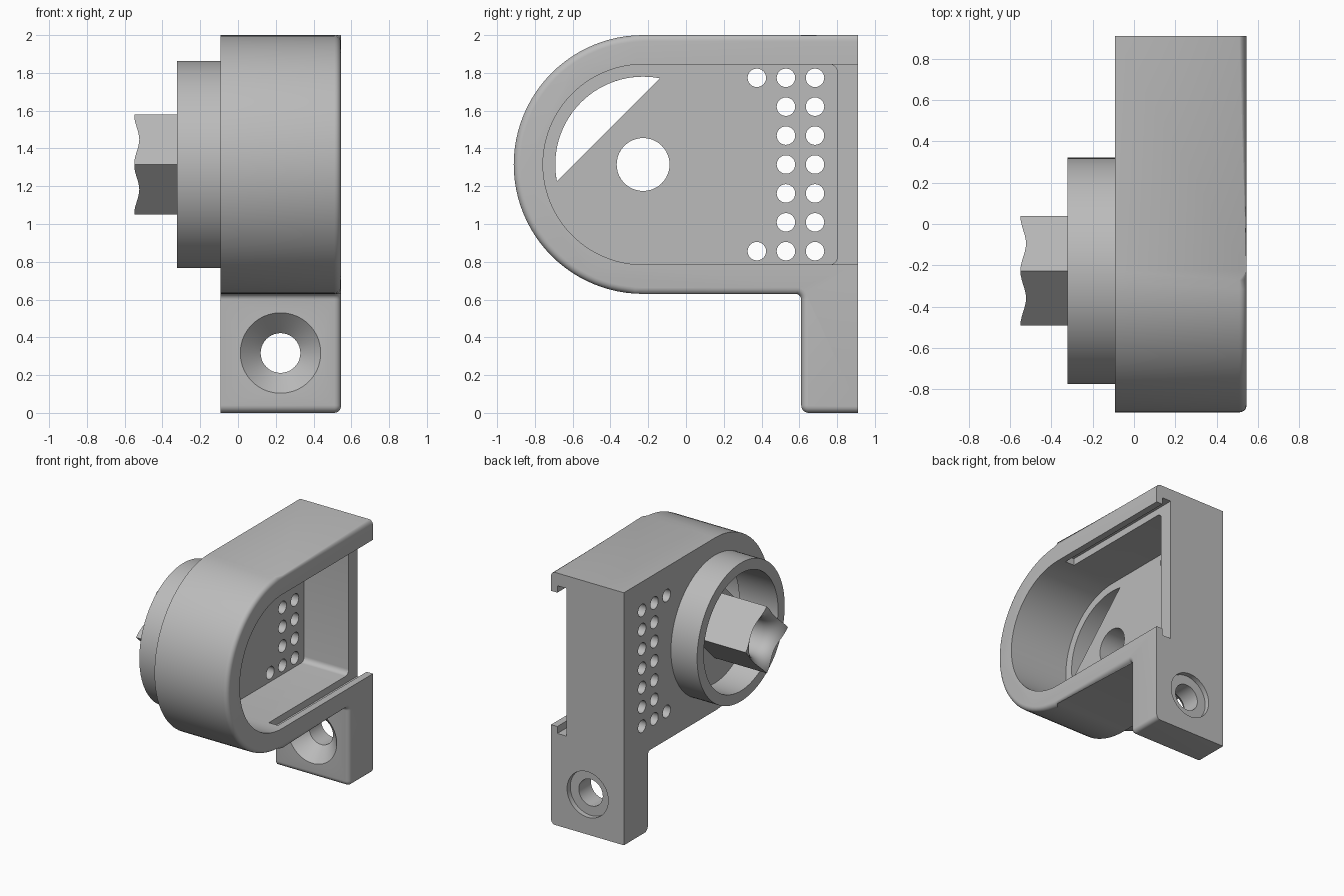
import bpy, bmesh
from math import sin, cos, pi, radians
from mathutils import Matrix

old = bpy.data.objects.get("Cube")
if old:
    bpy.data.objects.remove(old, do_unlink=True)

grey = bpy.data.materials.new("plain_grey")
grey.use_nodes = True
GREY = (0.5, 0.5, 0.5, 1)
grey.diffuse_color = GREY
grey.node_tree.nodes["Principled BSDF"].inputs["Base Color"].default_value = GREY

CY, CZ = -0.227, 1.315          # axis of the round end (runs along x)
BACK, FACE, RIM = 0.91, -0.093, 0.545
FLOOR, SEAT = 0.02, 0.41        # pocket floor and lid seat


def arc(y, z, r, a0, a1, n):
    angles = [radians(a0 + (a1 - a0) * i / n) for i in range(n + 1)]
    return [(y + r * cos(a), z + r * sin(a)) for a in angles]


def finish(bm, name):
    bmesh.ops.recalc_face_normals(bm, faces=bm.faces)
    mesh = bpy.data.meshes.new(name)
    bm.to_mesh(mesh)
    bm.free()
    mesh.materials.append(grey)
    obj = bpy.data.objects.new(name, mesh)
    bpy.context.collection.objects.link(obj)
    return obj


def prism(name, outline, x0, x1, rounding=0):
    """Extrude a (y, z) outline along x, optionally rounding the x1 rim."""
    bm = bmesh.new()
    base = bm.faces.new([bm.verts.new((x0, y, z)) for y, z in outline])
    out = bmesh.ops.extrude_face_region(bm, geom=[base])["geom"]
    for v in out:
        if isinstance(v, bmesh.types.BMVert):
            v.co.x = x1
    if rounding:
        rim = [e for e in bm.edges
               if all(v.co.x > x1 - 1e-4 for v in e.verts)
               and not all(v.co.y > BACK - 1e-4 for v in e.verts)]
        bmesh.ops.bevel(bm, geom=rim, offset=rounding, segments=5,
                        profile=0.5, affect='EDGES')
    return finish(bm, name)


def lathe(name, profile, matrix, steps=64, closed=True):
    """Spin a (radius, height) profile about z, then place it."""
    bm = bmesh.new()
    verts = [bm.verts.new((r, 0, h)) for r, h in profile]
    pairs = list(zip(verts, verts[1:] + verts[:1] if closed else verts[1:]))
    edges = [bm.edges.new(p) for p in pairs]
    bmesh.ops.spin(bm, geom=verts + edges, axis=(0, 0, 1), cent=(0, 0, 0),
                   angle=2 * pi, steps=steps)
    bmesh.ops.remove_doubles(bm, verts=bm.verts, dist=1e-5)
    bmesh.ops.transform(bm, matrix=matrix, verts=bm.verts)
    return finish(bm, name)


def cut(target, cutter):
    cutter.hide_render = True
    mod = target.modifiers.new("cut", 'BOOLEAN')
    mod.operation, mod.solver, mod.object = 'DIFFERENCE', 'EXACT', cutter
    bpy.context.view_layer.objects.active = target
    bpy.ops.object.modifier_apply(modifier=mod.name)
    bpy.data.objects.remove(cutter, do_unlink=True)


def disc(y, z, r, n):
    return arc(y, z, r, 0, 360, n)[:-1]


def box(y0, y1, z0, z1):
    return [(y0, z0), (y1, z0), (y1, z1), (y0, z1)]


along_x = Matrix.Translation((0, CY, CZ)) @ Matrix.Rotation(pi / 2, 4, 'Y')
along_y = Matrix.Translation((0.225, 0, 0.317)) @ Matrix.Rotation(-pi / 2, 4, 'X')

# Housing with its mounting leg
outline = ([(BACK, 0), (BACK, 2)] + arc(CY, CZ, 0.685, 90, 270, 48)
           + arc(0.58, 0.60, 0.03, 90, 0, 6) + arc(0.65, 0.04, 0.04, 180, 270, 6))
housing = prism("housing", outline, FACE, RIM, rounding=0.035)

# Pocket, lid opening through the back, and undercut lid groove
round_end = arc(CY, CZ, 0.53, 90, 270, 48)
low, high, corner = CZ - 0.53, CZ + 0.53, 0.04
pocket = (round_end + arc(0.8 - corner, low + corner, corner, -90, 0, 6)
          + arc(0.8 - corner, high - corner, corner, 0, 90, 6))
cut(housing, prism("pocket_cutter", pocket, FLOOR, 0.48))
cut(housing, prism("opening_cutter", round_end + [(1, low), (1, high)], SEAT, 0.7))
cut(housing, prism("groove_cutter", box(-0.2, 1, low - 0.055, high + 0.055), SEAT, 0.49))

# Floor openings: shaft bore, curved window and rows of small holes
cut(housing, prism("bore_cutter", disc(CY, CZ, 0.14, 48), -0.3, 0.2))
cut(housing, prism("window_cutter", arc(CY, CZ, 0.465, 79, 191, 32), -0.3, 0.2))
for row in range(7):
    for col in range(3):
        if col or row in (0, 6):
            hole = disc(0.375 + 0.154 * col, CZ + 0.153 * (row - 3), 0.049, 24)
            cut(housing, prism("hole_cutter", hole, -0.3, 0.2))

# Screw hole: countersunk in front, shallow recess behind
screw = [(0, 0.5), (0.213, 0.5), (0.213, 0.61), (0.105, 0.718), (0.105, 0.87),
         (0.18, 0.87), (0.18, 1), (0, 1)]
cut(housing, lathe("screw_cutter", screw, along_y))

# Collar around the shaft
collar = lathe("collar", [(0.465, FACE), (0.465, -0.322), (0.548, -0.322), (0.548, FACE)],
               along_x, steps=96, closed=False)

# Square shaft standing on edge, with a flared bore
shaft = prism("square_shaft", disc(CY, CZ, 0.265, 4), -0.549, FACE)
flare = [(0.265 - 0.125 * cos(t), -0.425 - 0.125 * sin(t))
         for t in (pi / 20 * i for i in range(11))]
bore = [(0, 0.1), (0.14, 0.1)] + flare + [(0.3, -0.55), (0.3, -0.6), (0, -0.6)]
cut(shaft, lathe("flare_cutter", bore, along_x))

# Smooth curved surfaces, keep crisp edges
bpy.ops.object.select_all(action='DESELECT')
for obj in (housing, collar, shaft):
    obj.select_set(True)
bpy.context.view_layer.objects.active = housing
bpy.ops.object.shade_smooth_by_angle(angle=radians(30))
